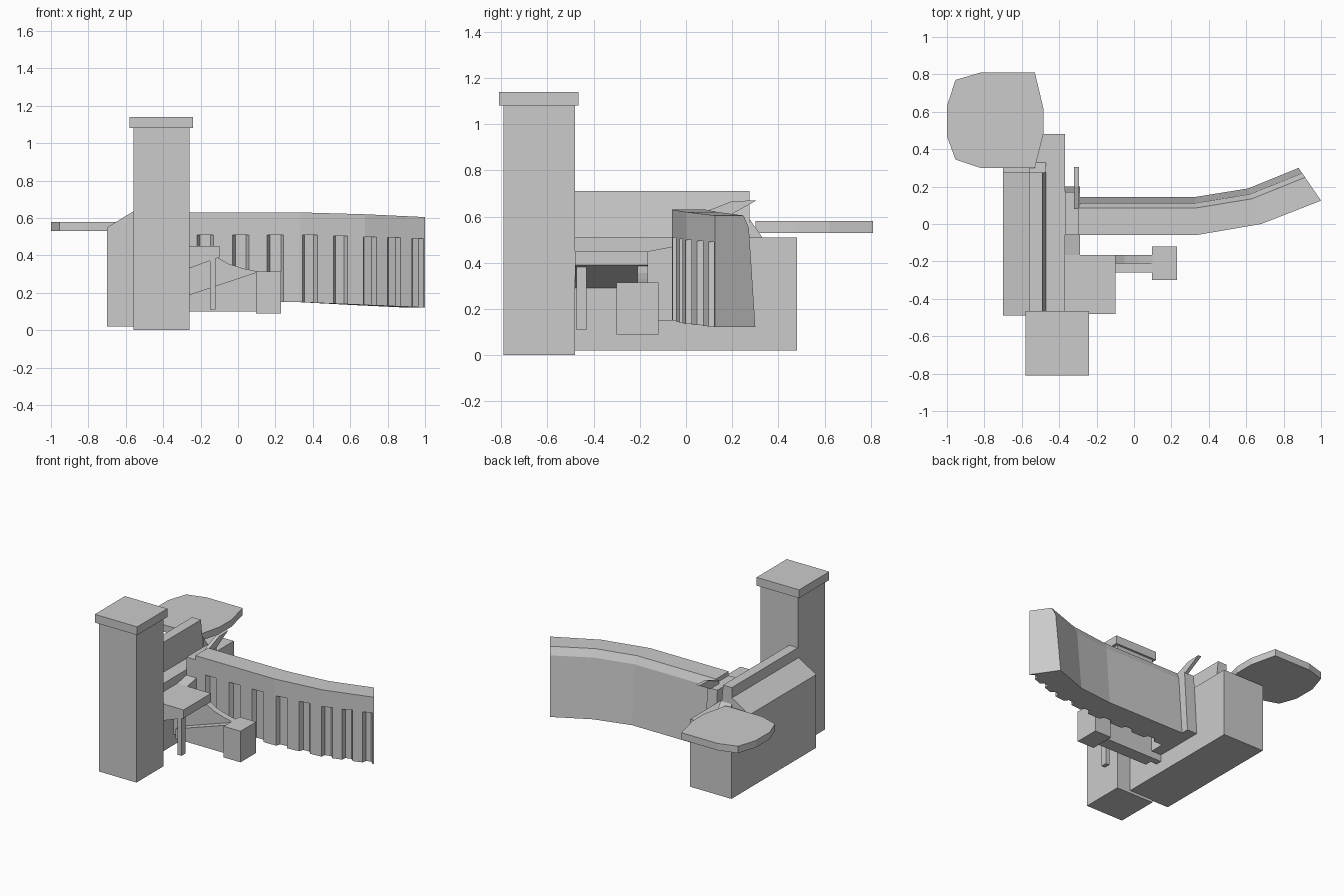
import bpy, bmesh
from mathutils import Vector

if "Cube" in bpy.data.objects:
    bpy.data.objects.remove(bpy.data.objects["Cube"])


def make(name, verts, faces):
    me = bpy.data.meshes.new(name)
    me.from_pydata(verts, [], faces)
    bm = bmesh.new()
    bm.from_mesh(me)
    bmesh.ops.recalc_face_normals(bm, faces=bm.faces)
    bm.to_mesh(me)
    bm.free()
    ob = bpy.data.objects.new(name, me)
    bpy.context.collection.objects.link(ob)
    return ob


def loft(name, rings):
    n = len(rings[0])
    faces = [list(range(n))[::-1], list(range((len(rings) - 1) * n, len(rings) * n))]
    for r in range(len(rings) - 1):
        for i in range(n):
            j = (i + 1) % n
            faces.append([r * n + i, r * n + j, (r + 1) * n + j, (r + 1) * n + i])
    return make(name, [v for ring in rings for v in ring], faces)


def prism(name, pts, axis, lo, hi):
    """Extrude a 2D outline along the given axis (0=x, 1=y, 2=z)."""
    def put(p, h):
        q = list(p)
        q.insert(axis, h)
        return tuple(q)
    return loft(name, [[put(p, h) for p in pts] for h in (lo, hi)])


def box(name, x, y, z):
    pts = [(x[0], y[0]), (x[1], y[0]), (x[1], y[1]), (x[0], y[1])]
    return prism(name, pts, 2, *z)


# tower with cap
box("tower", (-.56, -.26), (-.79, -.48), (0, 1.08))
box("tower_cap", (-.58, -.24), (-.81, -.465), (1.08, 1.14))

# main building: sloped roof, raised ridge, low rear block
prism("main_body", [(-.70, .02), (-.37, .02), (-.37, .51), (-.47, .51), (-.49, .71),
                    (-.56, .71), (-.56, .635), (-.70, .55)], 1, -.49, .275)
box("rear_block", (-.70, -.37), (.275, .48), (.02, .51))
prism("rear_ramp", [(.275, .51), (.33, .51), (.275, .59)], 0, -.56, -.47)

# rounded platform at the back
prism("platform", [(-.82, .81), (-.53, .81), (-.485, .62), (-.485, .48), (-.53, .30),
                   (-.82, .30), (-.955, .345), (-1, .47), (-1, .63), (-.955, .77)],
      2, .53, .58)

# side balcony with post
prism("balcony", [(-.37, .29), (-.10, .39), (-.10, .45), (-.37, .45)], 1, -.48, -.165)
box("balcony_post", (-.15, -.12), (-.475, -.43), (.11, .40))

# stair parapet, lower ramp and end pillar
prism("stair_parapet", [(-.37, .10), (.10, .10), (.10, .315), (.03, .33), (-.05, .355),
                        (-.13, .40), (-.20, .45), (-.37, .45)], 1, -.21, -.165)
prism("lower_ramp", [(-.32, .10), (.10, .10), (.10, .31), (-.32, .17)], 1, -.26, -.21)
box("end_pillar", (.095, .23), (-.30, -.12), (.09, .315))

# connector between building and curved wall, with slanted fin
prism("connector", [(-.165, .15), (.20, .15), (.17, .60), (-.06, .60), (-.06, .47), (-.165, .45)],
      0, -.37, -.29)
prism("fin", [(.08, .59), (.08, .62), (.20, .667), (.305, .67), (.17, .595)], 0, -.32, -.295)

# curved wall: front edge and back edge stations with one cross-section
front = [(-.30, -.06), (.33, -.06), (.68, 0), (1, .125)]
back = [(-.30, .145), (.33, .145), (.61, .19), (.88, .30)]
heights = [(.15, .63), (.15, .63), (.135, .62), (.122, .605)]
section = [(0, 0), (0, 1), (.71, 1), (.84, .89), (1, 0)]
rings = []
for f, b, (lo, hi) in zip(front, back, heights):
    f, b = Vector(f), Vector(b)
    rings.append([(*f.lerp(b, t), lo + (hi - lo) * h) for t, h in section])
wall = loft("curved_wall", rings)

# tapered recesses along the front of the wall
cutters = bpy.data.objects.new("recess_cutters", None)
bpy.context.collection.objects.link(cutters)
cutters.hide_render = True
cut_col = bpy.data.collections.new("cutters")
bpy.context.scene.collection.children.link(cut_col)


def front_point(x):
    for a, b in zip(front, front[1:]):
        if x <= b[0]:
            break
    a, b = Vector(a), Vector(b)
    d = (b - a).normalized()
    return a + (b - a) * ((x - a.x) / (b.x - a.x)), d, Vector((-d.y, d.x))


spans = [(-.22, -.13), (-.03, .06), (.155, .245), (.345, .425), (.51, .587),
         (.67, .74), (.80, .868), (.93, .992)]
for i, (a, b) in enumerate(spans):
    p, d, n = front_point((a + b) / 2)
    w = (b - a) / 2 / d.x
    pts = [p - d * (w + .01) - n * .02, p + d * (w + .01) - n * .02,
           p + d * (w - .016) + n * .03, p - d * (w - .016) + n * .03]
    c = prism("recess_cutter", pts, 2, .05, .51 - max(0, a - .3) * .03)
    bpy.context.collection.objects.unlink(c)
    cut_col.objects.link(c)
    c.hide_render = True
    c.parent = cutters
mod = wall.modifiers.new("recesses", 'BOOLEAN')
mod.operand_type = 'COLLECTION'
mod.collection = cut_col
mod.solver = 'EXACT'

# bake the recesses and remove the cutters
bpy.context.view_layer.update()
dg = bpy.context.evaluated_depsgraph_get()
baked = bpy.data.meshes.new_from_object(wall.evaluated_get(dg))
wall.modifiers.clear()
wall.data = baked
for c in list(cut_col.objects):
    bpy.data.objects.remove(c)
bpy.data.objects.remove(cutters)
bpy.data.collections.remove(cut_col)
